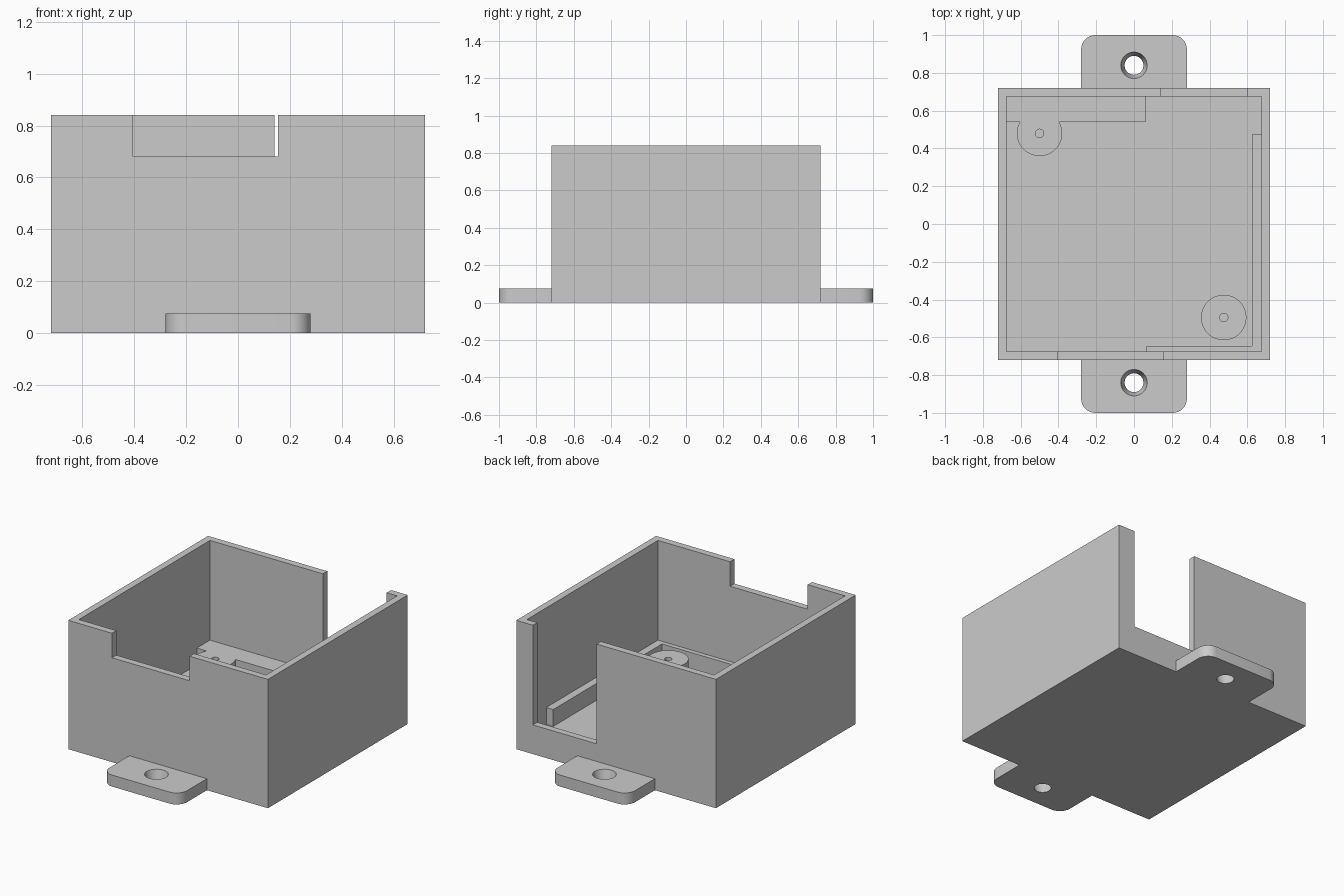
import bpy, bmesh, math

if "Cube" in bpy.data.objects:
    bpy.data.objects.remove(bpy.data.objects["Cube"])

grey = bpy.data.materials.new("light grey plastic")
grey.diffuse_color = (0.6, 0.6, 0.6, 1)
grey.use_nodes = True
grey.node_tree.nodes["Principled BSDF"].inputs["Base Color"].default_value = grey.diffuse_color

FLOOR, REST = 0.08, 0.19      # floor top and board support height
OUT, INN, TOP = 0.72, 0.675, 0.84


def finish(name, bm):
    bmesh.ops.recalc_face_normals(bm, faces=bm.faces)
    mesh = bpy.data.meshes.new(name)
    bm.to_mesh(mesh)
    bm.free()
    mesh.materials.append(grey)
    ob = bpy.data.objects.new(name, mesh)
    bpy.context.collection.objects.link(ob)
    return ob


def prism(name, outline, z0, z1):
    bm = bmesh.new()
    face = bm.faces.new([bm.verts.new((x, y, z0)) for x, y in outline])
    up = bmesh.ops.extrude_face_region(bm, geom=[face])["geom"]
    for v in up:
        if isinstance(v, bmesh.types.BMVert):
            v.co.z = z1
    return finish(name, bm)


def box(name, x0, x1, y0, y1, z0, z1):
    return prism(name, [(x0, y0), (x1, y0), (x1, y1), (x0, y1)], z0, z1)


def cone(name, x, y, z0, z1, r0, r1, sides=48):
    bm = bmesh.new()
    bmesh.ops.create_cone(bm, cap_ends=True, segments=sides, radius1=r0,
                          radius2=r1, depth=z1 - z0)
    bmesh.ops.translate(bm, verts=bm.verts, vec=(x, y, (z0 + z1) / 2))
    return finish(name, bm)


def combine(ob, other, operation="DIFFERENCE"):
    mod = ob.modifiers.new("combine", "BOOLEAN")
    mod.operation, mod.object, mod.solver = operation, other, "EXACT"
    bpy.context.view_layer.objects.active = ob
    bpy.ops.object.modifier_apply(modifier=mod.name)
    bpy.data.objects.remove(other)


def smooth(ob):
    bpy.ops.object.select_all(action="DESELECT")
    ob.select_set(True)
    bpy.context.view_layer.objects.active = ob
    bpy.ops.object.shade_smooth_by_angle(angle=math.radians(30))


# Open case with a shallow front notch and a deep back notch
case = box("case", -OUT, OUT, -OUT, OUT, 0, TOP)
combine(case, box("cavity", -INN, INN, -INN, INN, FLOOR, 1))
combine(case, box("front_notch", -0.405, 0.155, -0.8, -0.6, 0.68, 1))
combine(case, box("back_notch", 0.14, 0.60, 0.6, 0.8, REST, 1))

# Mounting tabs with rounded outer corners and tapered screw holes
for name, s in (("front_tab", -1), ("back_tab", 1)):
    r = 0.075
    pts = [(-0.28, s * OUT), (0.28, s * OUT)]
    for cx, start in ((0.28 - r, 0), (r - 0.28, 90)):
        for i in range(9):
            a = math.radians(start + i * 11.25)
            pts.append((cx + r * math.cos(a), s * (1 - r + r * math.sin(a))))
    tab = prism(name, pts, 0, 0.075)
    # taper extended slightly past both faces
    combine(tab, cone("screw_hole", 0, s * 0.84, -0.015, 0.09, 0.046, 0.074))
    smooth(tab)

# Back ledge merged with its screw post
ledge = box("back_ledge", -INN, 0.06, 0.54, INN, FLOOR, REST)
combine(ledge, cone("post", -0.5, 0.48, FLOOR, REST, 0.12, 0.12), "UNION")
combine(ledge, cone("pilot_hole", -0.5, 0.48, FLOOR - 0.02, 0.3, 0.022, 0.022, 24))
smooth(ledge)

# Free-standing front screw post
post = cone("front_post", 0.475, -0.495, FLOOR, REST, 0.12, 0.12)
combine(post, cone("pilot_hole", 0.475, -0.495, FLOOR - 0.02, 0.3, 0.022, 0.022, 24))
smooth(post)

# Board support rails along the right and front walls
box("right_rail", 0.625, INN, -0.645, 0.475, FLOOR, REST)
box("front_rail", 0.065, INN, -INN, -0.645, FLOOR, REST)
